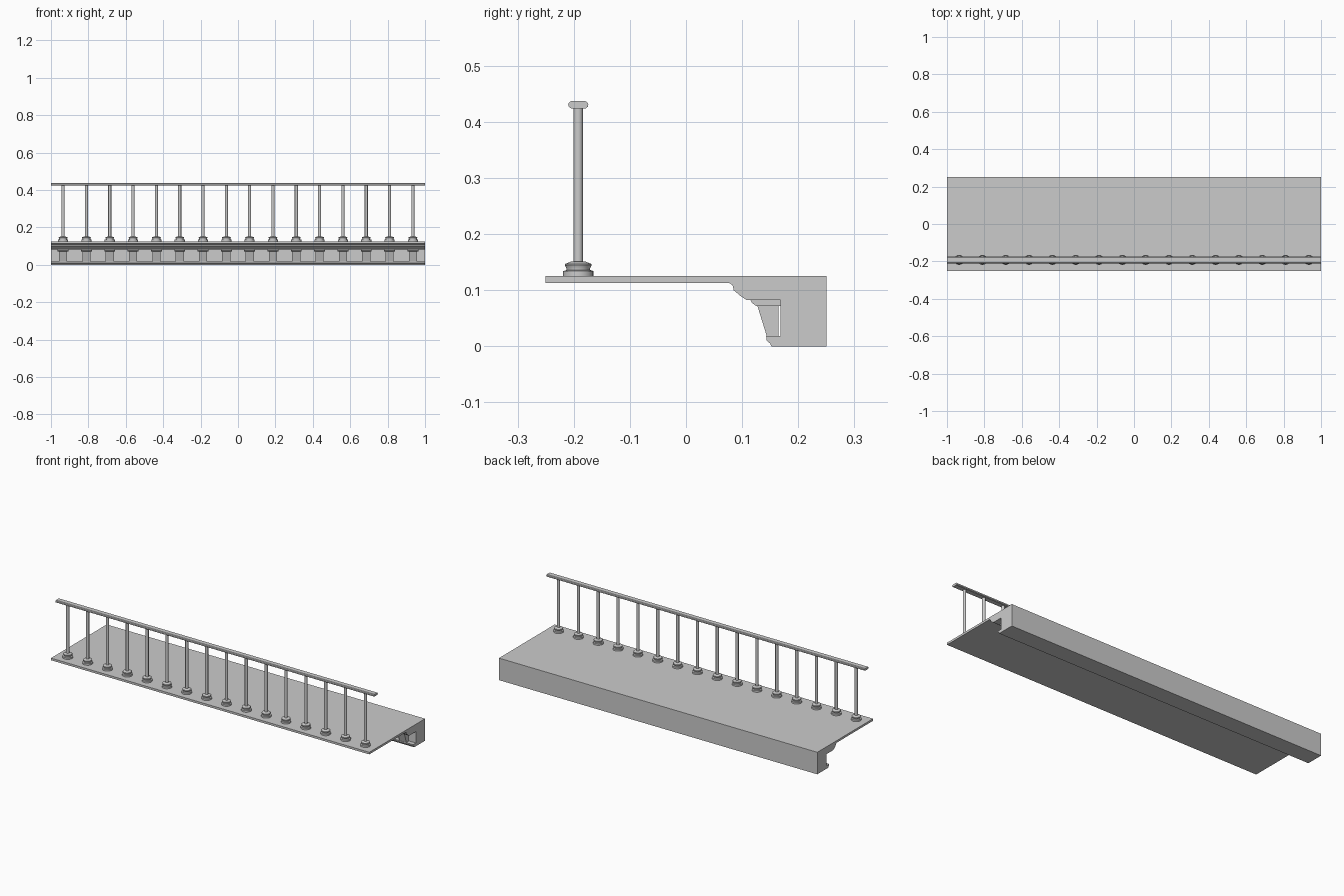
import bpy, bmesh, math

cube = bpy.data.objects.get("Cube")
if cube:
    bpy.data.objects.remove(cube, do_unlink=True)

# One stone grey for everything
stone = bpy.data.materials.new("stone_grey")
stone.use_nodes = True
GREY = (0.6, 0.6, 0.6, 1)
stone.diffuse_color = GREY
stone.node_tree.nodes["Principled BSDF"].inputs["Base Color"].default_value = GREY

COUNT = 16
SPAN = 0.935
RAIL_Y = -0.192


def finish(name, bm, smooth=False):
    bmesh.ops.recalc_face_normals(bm, faces=bm.faces)
    mesh = bpy.data.meshes.new(name)
    bm.to_mesh(mesh)
    bm.free()
    mesh.materials.append(stone)
    obj = bpy.data.objects.new(name, mesh)
    bpy.context.collection.objects.link(obj)
    if smooth:
        bpy.ops.object.select_all(action="DESELECT")
        obj.select_set(True)
        bpy.context.view_layer.objects.active = obj
        bpy.ops.object.shade_smooth_by_angle(angle=math.radians(35))
    return obj


def extrude_x(name, profile, x0, x1, smooth=False):
    """Sweep a (y, z) outline along x."""
    bm = bmesh.new()
    face = bm.faces.new([bm.verts.new((x0, y, z)) for y, z in profile])
    geom = bmesh.ops.extrude_face_region(bm, geom=[face])["geom"]
    moved = [v for v in geom if isinstance(v, bmesh.types.BMVert)]
    bmesh.ops.translate(bm, verts=moved, vec=(x1 - x0, 0, 0))
    return finish(name, bm, smooth)


def lathe(name, profile, sides):
    """Turn a (radius, z) profile about z."""
    bm = bmesh.new()
    verts = [bm.verts.new((r, 0, z)) for r, z in profile]
    edges = [bm.edges.new(pair) for pair in zip(verts, verts[1:])]
    bmesh.ops.spin(bm, geom=verts + edges, cent=(0, 0, 0), axis=(0, 0, 1),
                   angle=math.tau, steps=sides, use_duplicate=False)
    bmesh.ops.remove_doubles(bm, verts=bm.verts, dist=1e-5)
    return finish(name, bm, True)


def repeat(obj, y=0):
    """Place linked copies evenly along the balcony."""
    for i in range(COUNT):
        item = obj if i == 0 else obj.copy()
        if i:
            bpy.context.collection.objects.link(item)
        item.location = (-SPAN + 2 * SPAN * i / (COUNT - 1), y, 0)


# Floor slab with wall beam, cornice moulding and recessed channel
extrude_x("balcony_slab", [
    (-0.25, 0.113), (-0.25, 0.125), (0.25, 0.125), (0.25, 0), (0.152, 0),
    (0.15, 0.005), (0.144, 0.01), (0.143, 0.018), (0.168, 0.018),
    (0.168, 0.083), (0.107, 0.083), (0.098, 0.089), (0.085, 0.1),
    (0.083, 0.109), (0.077, 0.113)], -1, 1)

# Tapered brackets and their moulded caps
repeat(extrude_x("bracket", [
    (0.127, 0.073), (0.165, 0.073), (0.165, 0.018), (0.144, 0.018)], -0.022, 0.022))
repeat(extrude_x("bracket_cap", [
    (0.115, 0.083), (0.117, 0.078), (0.125, 0.072), (0.168, 0.072), (0.168, 0.083)],
    -0.029, 0.029))

# Turned baluster feet and slim posts
repeat(lathe("baluster_foot", [
    (0, 0.125), (0.027, 0.125), (0.027, 0.134), (0.021, 0.136), (0.021, 0.139),
    (0.024, 0.145), (0.023, 0.147), (0.013, 0.151), (0, 0.151)], 16), RAIL_Y)
repeat(lathe("baluster_post", [(0.0085, 0.15), (0.0085, 0.426)], 12), RAIL_Y)

# Handrail with rounded edges
half = [(0.013, 0.424), (0.017, 0.427), (0.018, 0.4305), (0.017, 0.434), (0.013, 0.437)]
rail = [(RAIL_Y + y, z) for y, z in half] + [(RAIL_Y - y, z) for y, z in reversed(half)]
extrude_x("handrail", rail, -1, 1, True)
